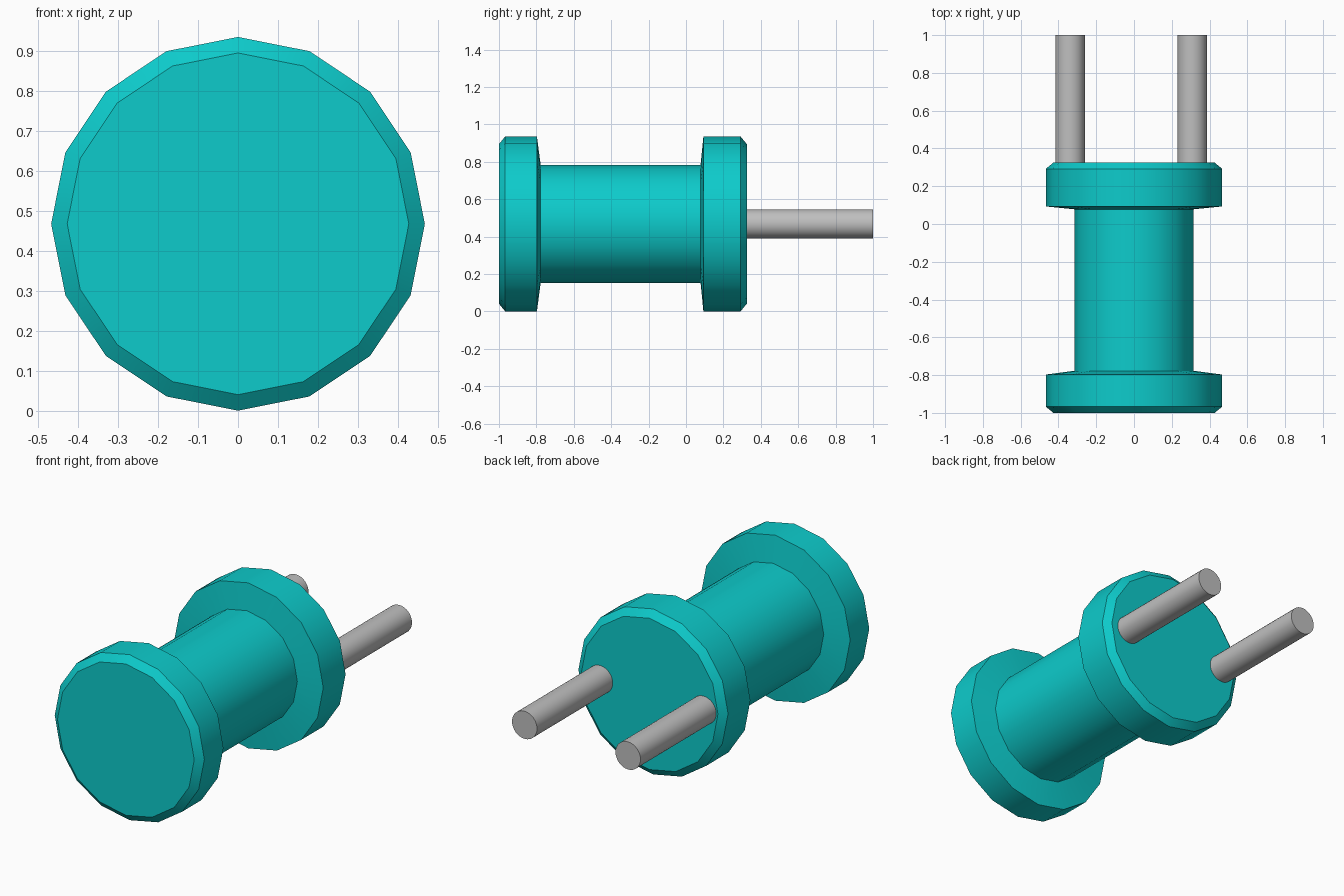
import bpy, bmesh, math
from mathutils import Matrix

cube = bpy.data.objects.get("Cube")
if cube:
    bpy.data.objects.remove(cube, do_unlink=True)

AXIS_Z = 0.468


def material(name, rgb):
    mat = bpy.data.materials.new(name)
    mat.use_nodes = True
    mat.diffuse_color = (*rgb, 1)
    mat.node_tree.nodes["Principled BSDF"].inputs["Base Color"].default_value = (*rgb, 1)
    return mat


def lathe(name, profile, sides, x, mat):
    """Capped solid turned about the y direction from (y, radius) rings."""
    bm = bmesh.new()
    rings = []
    for y, r in profile:
        angles = [2 * math.pi * i / sides for i in range(sides)]
        rings.append([bm.verts.new((r * math.sin(a), y, r * math.cos(a))) for a in angles])
    for a, b in zip(rings, rings[1:]):
        for i in range(sides):
            j = (i + 1) % sides
            bm.faces.new((a[i], a[j], b[j], b[i]))
    bm.faces.new(rings[0])
    bm.faces.new(rings[-1])
    bmesh.ops.recalc_face_normals(bm, faces=bm.faces)
    bm.transform(Matrix.Translation((x, 0, AXIS_Z)))
    mesh = bpy.data.meshes.new(name)
    bm.to_mesh(mesh)
    bm.free()
    mesh.materials.append(mat)
    obj = bpy.data.objects.new(name, mesh)
    bpy.context.collection.objects.link(obj)
    bpy.ops.object.select_all(action="DESELECT")
    obj.select_set(True)
    bpy.context.view_layer.objects.active = obj
    bpy.ops.object.shade_smooth_by_angle(angle=math.radians(30))
    return obj


teal = material("teal", (0.004, 0.60, 0.60))
grey = material("metal grey", (0.52, 0.52, 0.52))

# Spool body: bevelled front flange, narrow waist, bevelled rear flange
rim, cap, waist = 0.467, 0.427, 0.316
lathe("spool_body", [
    (-1.0, cap), (-0.967, rim), (-0.797, rim), (-0.777, waist),
    (0.078, waist), (0.093, rim), (0.292, rim), (0.325, cap),
], 16, 0, teal)

# Two round pins at the back
for name, x in (("right_pin", -0.338), ("left_pin", 0.308)):
    lathe(name, [(0.32, 0.078), (1.0, 0.078)], 32, x, grey)
